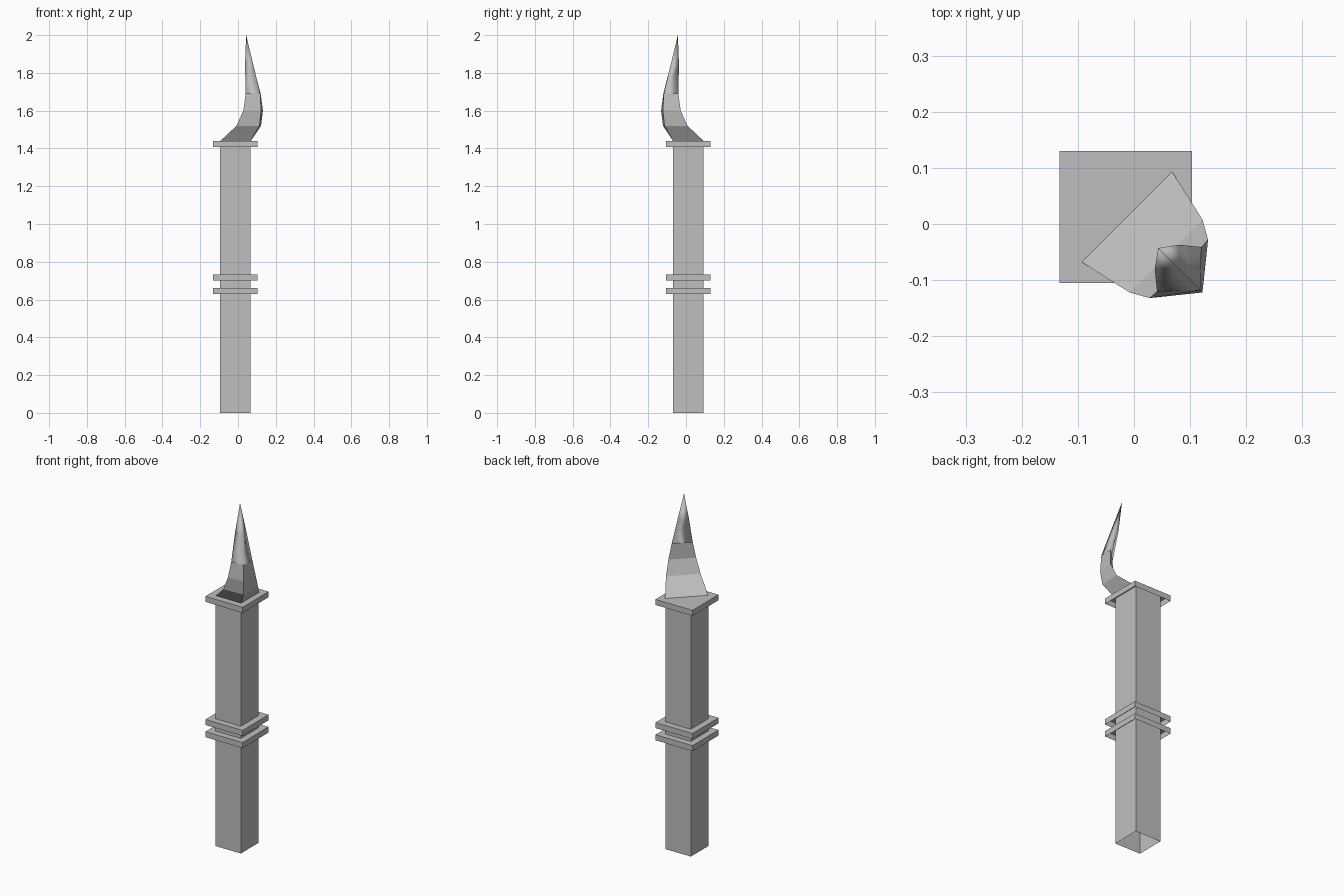
import bpy, bmesh

if "Cube" in bpy.data.objects:
    bpy.data.objects.remove(bpy.data.objects["Cube"])

stone = bpy.data.materials.new("grey stone")
stone.diffuse_color = (0.52, 0.52, 0.52, 1)
stone.use_nodes = True
stone.node_tree.nodes["Principled BSDF"].inputs["Base Color"].default_value = stone.diffuse_color


def loft(name, sections, cap_top=False):
    """Skin a stack of counter-clockwise sections; a 1-point section is a tip."""
    bm = bmesh.new()
    rings = [[bm.verts.new(p) for p in s] for s in sections]
    for a, b in zip(rings, rings[1:]):
        n = len(a)
        for i in range(n):
            j = (i + 1) % n
            if len(b) == 1:
                bm.faces.new((a[i], a[j], b[0]))
            else:
                bm.faces.new((a[i], a[j], b[j], b[i]))
    if cap_top:
        bm.faces.new(rings[-1])
    mesh = bpy.data.meshes.new(name)
    bm.to_mesh(mesh)
    bm.free()
    mesh.materials.append(stone)
    ob = bpy.data.objects.new(name, mesh)
    bpy.context.collection.objects.link(ob)
    return ob


def square(half, z, cx=-0.015, cy=0.0125):
    return [(cx - half, cy - half, z), (cx + half, cy - half, z),
            (cx + half, cy + half, z), (cx - half, cy + half, z)]


# Hollow square post, open at the bottom
loft("post", [square(0.081, 0), square(0.081, 1.437)])

# Square collars, open underneath
for name, z in (("lower_collar", 0.63), ("upper_collar", 0.70), ("top_cap", 1.408)):
    loft(name, [square(0.118, z), square(0.118, z + 0.032)], cap_top=True)

# Curved horn: triangular sections mirrored across the post diagonal
# (height, right back corner x, right back corner y, front ridge offset)
levels = [(1.44, 0.068, 0.093, 0.068),
          (1.52, 0.122, 0.008, 0.114),
          (1.60, 0.132, -0.028, 0.122),
          (1.69, 0.120, -0.041, 0.118),
          (1.84, 0.080, -0.037, 0.082)]
sections = [[(-y * 1, -x, z), (f, -f, z), (x, y, z)] for z, x, y, f in levels]
sections.append([(0.043, -0.043, 2.0)])
horn = loft("horn", sections)

# Soften only the slender spike
for p in horn.data.polygons:
    p.use_smooth = p.center.z > 1.69
